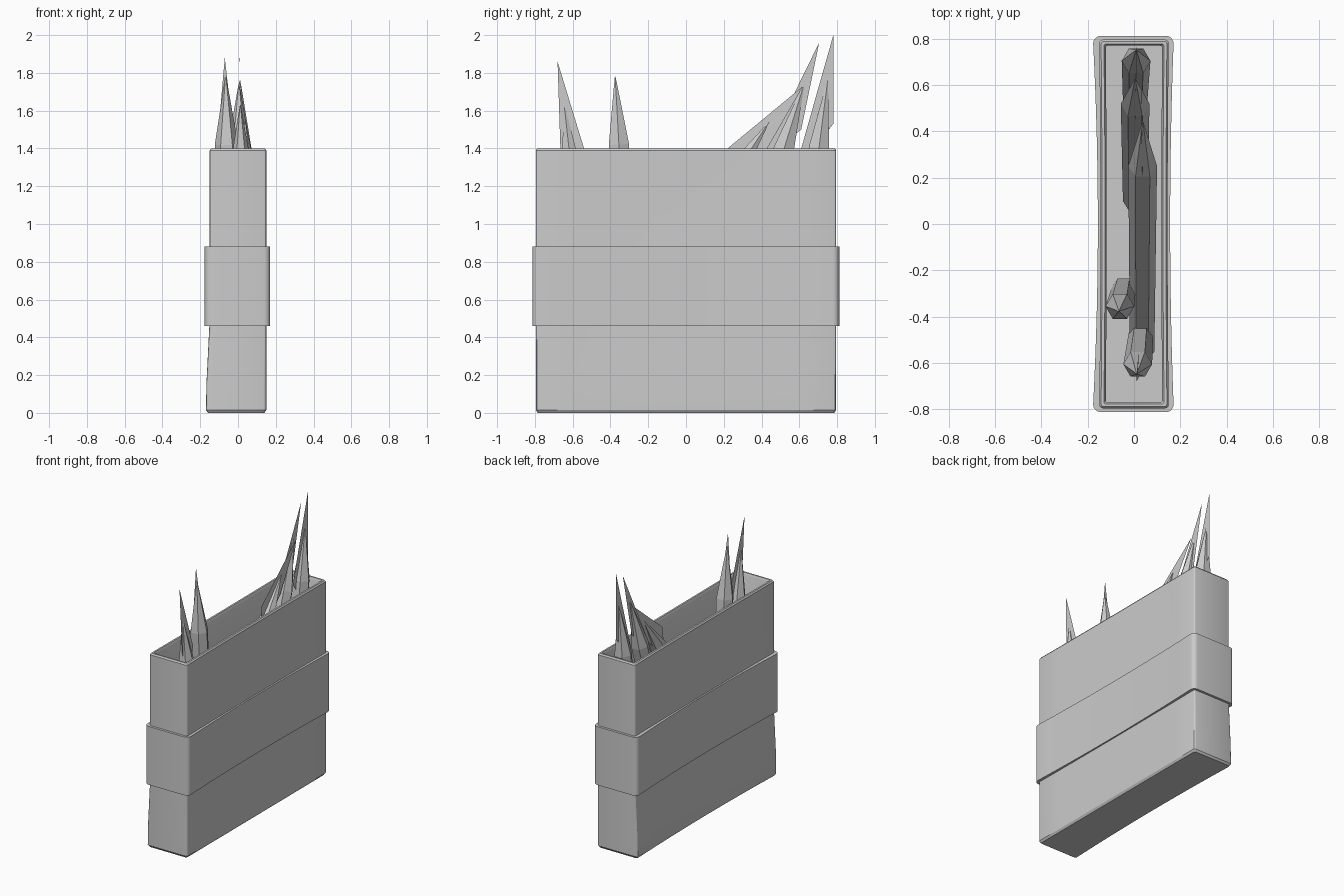
import bpy, bmesh, math
from mathutils import Vector

if "Cube" in bpy.data.objects:
    bpy.data.objects.remove(bpy.data.objects["Cube"])


def make_object(name, bm, smooth=None):
    bmesh.ops.recalc_face_normals(bm, faces=bm.faces)
    mesh = bpy.data.meshes.new(name)
    bm.to_mesh(mesh)
    bm.free()
    ob = bpy.data.objects.new(name, mesh)
    bpy.context.collection.objects.link(ob)
    if smooth:
        bpy.context.view_layer.objects.active = ob
        ob.select_set(True)
        bpy.ops.object.shade_smooth_by_angle(angle=math.radians(smooth))
        ob.select_set(False)
    return ob


def outline(z, left, right, waist, hy, r, seg=3, n=8):
    """Rounded rectangle whose long sides pinch in to 'waist' at y = 0."""
    pts = []
    c = [(1, 1, 0), (-1, 1, 90), (-1, -1, 180), (1, -1, 270)]
    for k, (sx, sy, a0) in enumerate(c):
        for i in range(seg + 1):
            a = math.radians(a0 + 90 * i / seg)
            half = right if sx > 0 else left
            pts.append((sx * (half - r) + r * math.cos(a),
                        sy * (hy - r) + r * math.sin(a)))
        if k in (1, 3):
            half = left if k == 1 else right
            for i in range(1, n):
                pts.append((sx * half, (hy - r) * sy * (1 - 2 * i / n)))
    out = []
    for x, y in pts:
        half = left if x < 0 else right
        w = min(waist, half) + (half - min(waist, half)) * (y / hy) ** 2
        out.append((x * w / half, y, z))
    return out


def loft(bm, rings, cap_start=True, cap_end=True, closed=False):
    vs = [[bm.verts.new(p) for p in ring] for ring in rings]
    pairs = list(zip(vs, vs[1:])) + ([(vs[-1], vs[0])] if closed else [])
    for a, b in pairs:
        for i in range(len(a)):
            j = (i + 1) % len(a)
            bm.faces.new((a[i], a[j], b[j], b[i]))
    if cap_start and not closed:
        bm.faces.new(vs[0])
    if cap_end and not closed:
        bm.faces.new(vs[-1])


# open, narrow container
bm = bmesh.new()
loft(bm, [outline(0.0, 0.16, 0.14, 0.145, 0.785, 0.012),
          outline(0.015, 0.17, 0.15, 0.15, 0.795, 0.015),
          outline(0.15, 0.168, 0.15, 0.15, 0.795, 0.015),
          outline(0.5, 0.15, 0.15, 0.145, 0.795, 0.015),
          outline(1.39, 0.15, 0.15, 0.145, 0.795, 0.015),
          outline(1.40, 0.142, 0.142, 0.138, 0.788, 0.012),
          outline(1.40, 0.130, 0.130, 0.125, 0.777, 0.010),
          outline(1.385, 0.122, 0.122, 0.118, 0.77, 0.010),
          outline(0.03, 0.122, 0.122, 0.118, 0.77, 0.010)])
make_object("container", bm, 30)

# wrapped band
bm = bmesh.new()
loft(bm, [outline(0.46, 0.178, 0.172, 0.156, 0.812, 0.035, 5, 16),
          outline(0.88, 0.178, 0.172, 0.156, 0.812, 0.035, 5, 16),
          outline(0.88, 0.148, 0.148, 0.143, 0.79, 0.015, 5, 16),
          outline(0.46, 0.148, 0.148, 0.143, 0.79, 0.015, 5, 16)], closed=True)
make_object("band", bm, 40)


# leaning spikes: six-sided shaft, pointed end and a thin blade
def spike(name, base, tip, blade, r=0.062, point=0.36):
    base, tip = Vector(base), Vector(tip)
    d = (tip - base).normalized()
    u = Vector((1, 0, 0))
    u = (u - d * u.dot(d)).normalized()
    v = d.cross(u)
    shoulder = tip - d * point

    def ring(c, rad):
        return [c + rad * (math.cos(k * math.pi / 3) * u + math.sin(k * math.pi / 3) * v)
                for k in range(6)]
    bm = bmesh.new()
    loft(bm, [ring(base, r * 0.85), ring(shoulder, r),
              ring(tip - d * 0.06, r * 0.2), ring(tip, 0.002)])
    root = shoulder - d * 0.12
    bm.faces.new([bm.verts.new(p) for p in blade + [root]])
    make_object(name, bm)


def side_blade(x0, x1, pts):
    """Blade in the y-z plane, drifting from x0 at the rim to x1 at its tip."""
    top = max(z for _, z in pts)
    return [Vector((x0 + (x1 - x0) * (z - 1.4) / (top - 1.4), y, z)) for y, z in pts]


spike("spike_front", (0.03, -0.47, 0.05), (0.012, -0.645, 1.63),
      side_blade(0.02, 0.01, [(-0.54, 1.4), (-0.68, 1.86), (-0.665, 1.4)]))
spike("spike_second", (-0.045, -0.28, 0.05), (-0.065, -0.375, 1.78),
      [Vector((-0.112, -0.36, 1.4)), Vector((-0.07, -0.378, 1.88)), Vector((-0.015, -0.36, 1.4))])
spike("spike_back", (0.005, 0.53, 0.05), (0.01, 0.75, 1.76),
      side_blade(0.01, 0.01, [(0.61, 1.4), (0.78, 2.0), (0.78, 1.53), (0.74, 1.48), (0.72, 1.4)]))
spike("spike_middle", (0.005, 0.10, 0.05), (0.005, 0.625, 1.74),
      side_blade(0.005, 0.01, [(0.43, 1.4), (0.705, 1.96), (0.61, 1.5), (0.56, 1.46)]))
spike("spike_leaning", (0.035, -0.55, 0.07), (0.038, 0.44, 1.54),
      side_blade(0.035, 0.03, [(0.22, 1.4), (0.62, 1.73), (0.43, 1.4)]), point=0.34)
